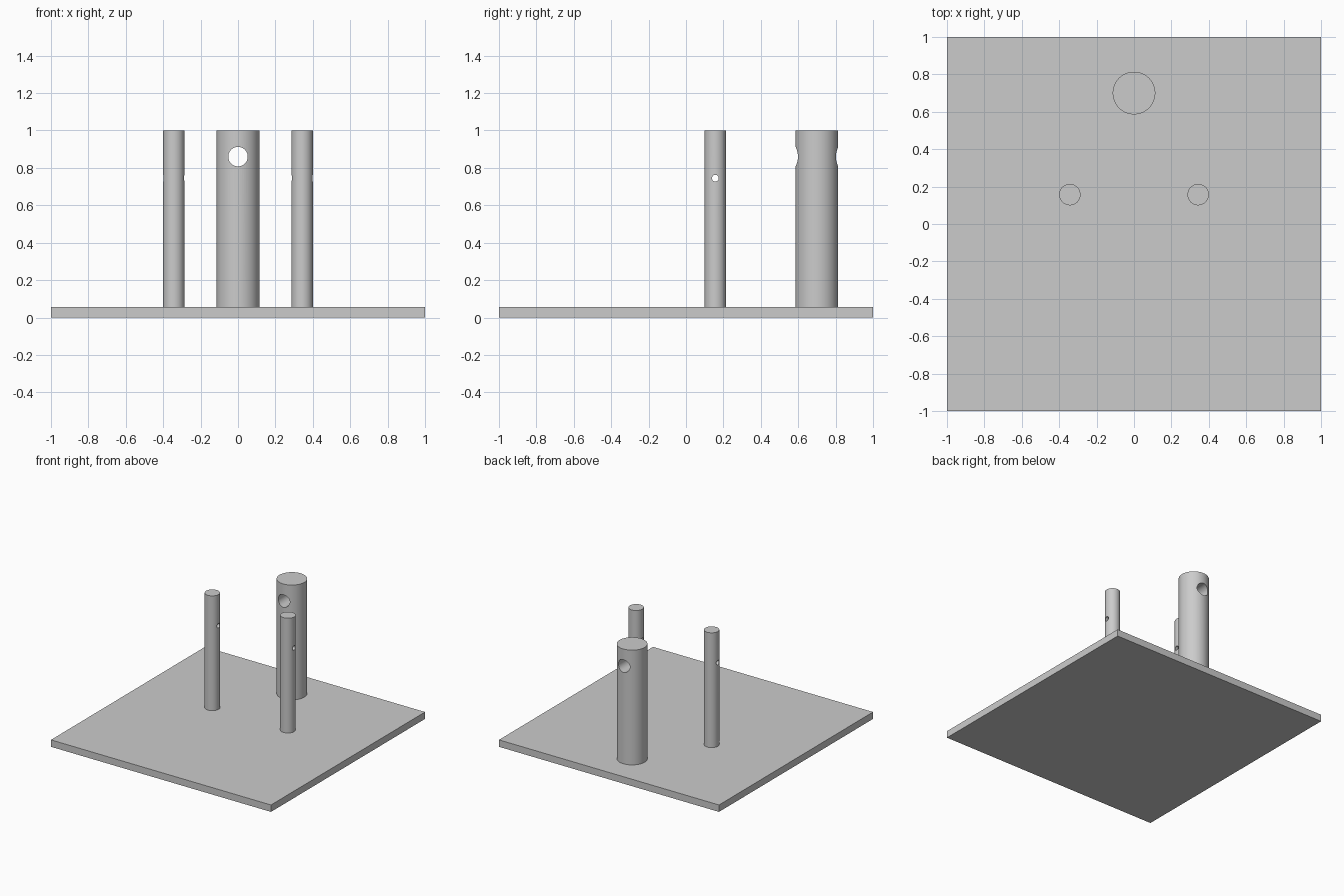
import bpy, math

if "Cube" in bpy.data.objects:
    bpy.data.objects.remove(bpy.data.objects["Cube"])

grey = bpy.data.materials.new("plain_grey")
grey.diffuse_color = (0.6, 0.6, 0.6, 1)
grey.use_nodes = True
grey.node_tree.nodes["Principled BSDF"].inputs["Base Color"].default_value = grey.diffuse_color

BASE_TOP = 0.057
POST_TOP = 1.0


def cylinder(name, radius, depth, location, rotation=(0, 0, 0), sides=64):
    bpy.ops.mesh.primitive_cylinder_add(vertices=sides, radius=radius, depth=depth,
                                        location=location, rotation=rotation)
    obj = bpy.context.object
    obj.name = name
    return obj


def drilled_post(name, x, y, radius, hole_z, hole_radius, hole_rotation):
    """Upright round post with a round hole drilled through it."""
    height = POST_TOP - BASE_TOP
    post = cylinder(name, radius, height, (x, y, BASE_TOP + height / 2))
    post.data.materials.append(grey)
    drill = cylinder(name + "_drill", hole_radius, radius * 4, (x, y, hole_z),
                     hole_rotation, 48)
    drill.data.materials.append(grey)
    drill.hide_render = True

    # Cut the hole, then discard the drill
    cut = post.modifiers.new("hole", 'BOOLEAN')
    cut.operation = 'DIFFERENCE'
    cut.solver = 'EXACT'
    cut.object = drill
    bpy.ops.object.select_all(action='DESELECT')
    post.select_set(True)
    bpy.context.view_layer.objects.active = post
    bpy.ops.object.modifier_apply(modifier=cut.name)
    bpy.data.objects.remove(drill)
    bpy.ops.object.shade_smooth_by_angle(angle=math.radians(30))


# Square base plate
bpy.ops.mesh.primitive_cube_add(size=1, location=(0, 0, BASE_TOP / 2))
base = bpy.context.object
base.name = "base_plate"
base.scale = (2, 2, BASE_TOP)
bpy.ops.object.transform_apply(location=False, rotation=False, scale=True)
base.data.materials.append(grey)

# Thick rear post, drilled front to back
drilled_post("rear_post", 0, 0.70, 0.114, 0.86, 0.052, (math.pi / 2, 0, 0))

# Pair of thin posts, drilled side to side
for side, sign in (("left", -1), ("right", 1)):
    drilled_post(side + "_post", sign * 0.343, 0.157, 0.057, 0.745, 0.018,
                 (0, math.pi / 2, 0))
